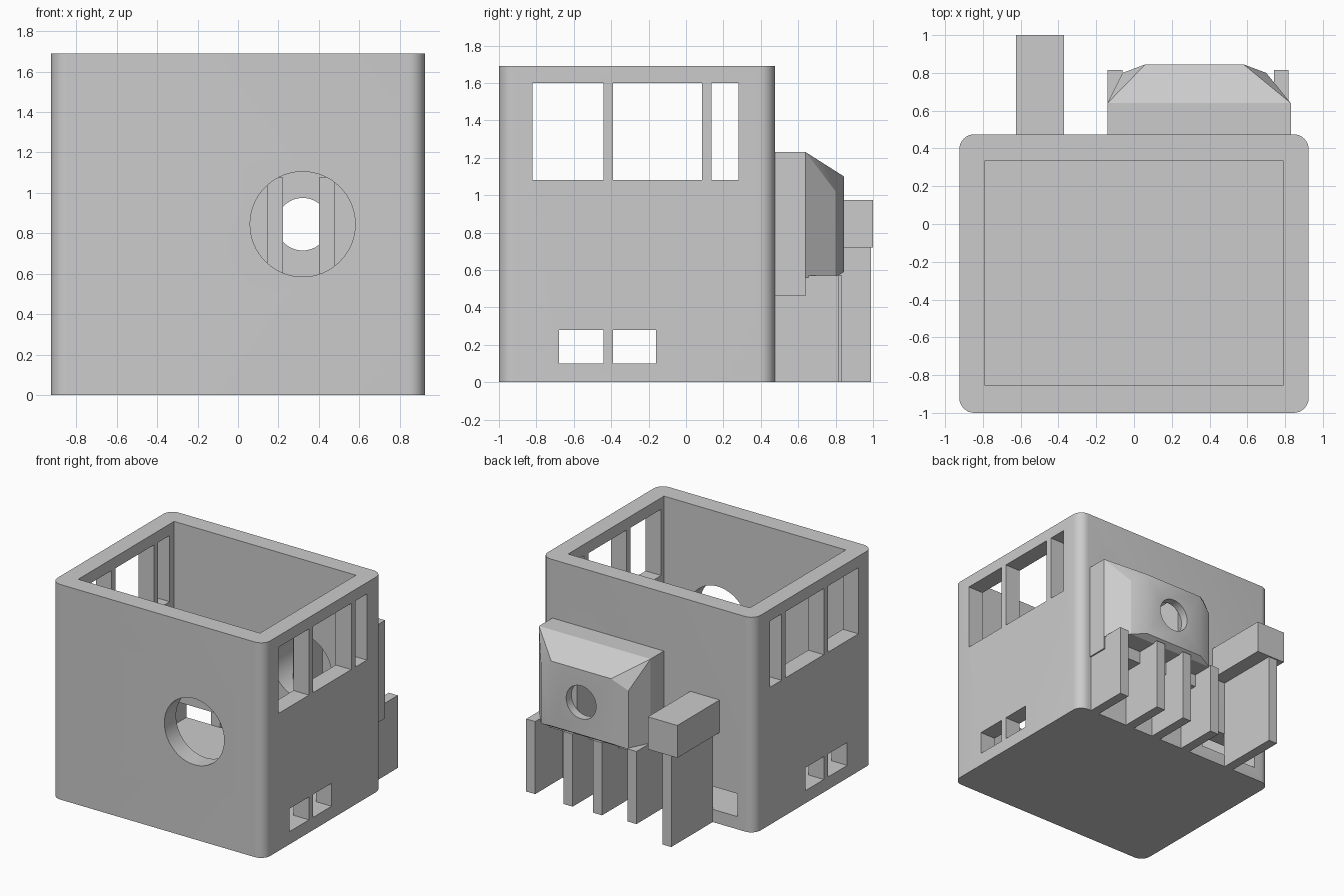
import bpy
import bmesh
import math
from mathutils import Matrix

cube = bpy.data.objects.get("Cube")
if cube:
    bpy.data.objects.remove(cube, do_unlink=True)

grey = bpy.data.materials.new("plain_grey")
grey.use_nodes = True
COLOUR = (0.6, 0.6, 0.6, 1)
grey.diffuse_color = COLOUR
grey.node_tree.nodes["Principled BSDF"].inputs["Base Color"].default_value = COLOUR


def finish(name, bm):
    bmesh.ops.recalc_face_normals(bm, faces=bm.faces)
    mesh = bpy.data.meshes.new(name)
    bm.to_mesh(mesh)
    bm.free()
    mesh.materials.append(grey)
    obj = bpy.data.objects.new(name, mesh)
    bpy.context.collection.objects.link(obj)
    return obj


def box(name, xs, ys, zs, corner=0):
    """Box from ranges, optionally with rounded upright corners."""
    bm = bmesh.new()
    bmesh.ops.create_cube(bm, size=1)
    for v in bm.verts:
        for i, (lo, hi) in enumerate((xs, ys, zs)):
            v.co[i] = hi if v.co[i] > 0 else lo
    if corner:
        upright = [e for e in bm.edges
                   if abs(e.verts[0].co.z - e.verts[1].co.z) > 0.01]
        bmesh.ops.bevel(bm, geom=upright, offset=corner, segments=8,
                        profile=0.5, affect='EDGES')
    return finish(name, bm)


def bore(name, radius, y0, y1):
    """Round cutter along y through the shared porthole axis."""
    bm = bmesh.new()
    place = (Matrix.Translation((0.32, (y0 + y1) / 2, 0.845))
             @ Matrix.Rotation(math.pi / 2, 4, 'X'))
    bmesh.ops.create_cone(bm, cap_ends=True, segments=64, radius1=radius,
                          radius2=radius, depth=y1 - y0, matrix=place)
    return finish(name, bm)


def combine(target, tool, operation='DIFFERENCE'):
    tool.hide_render = True
    mod = target.modifiers.new("bool", 'BOOLEAN')
    mod.operation = operation
    mod.solver = 'EXACT'
    mod.object = tool
    bpy.context.view_layer.objects.active = target
    bpy.ops.object.modifier_apply(modifier=mod.name)
    bpy.data.objects.remove(tool, do_unlink=True)


def smooth(obj):
    bpy.ops.object.select_all(action='DESELECT')
    obj.select_set(True)
    bpy.context.view_layer.objects.active = obj
    bpy.ops.object.shade_smooth_by_angle(angle=math.radians(25))


# Open-topped cabin shell with windows in both sides
shell = box("cabin_shell", (-0.925, 0.925), (-1, 0.475), (0, 1.69), 0.08)
combine(shell, box("cavity", (-0.79, 0.79), (-0.855, 0.335), (0.1, 1.8)))
for y0, y1 in ((-0.82, -0.44), (-0.39, 0.085), (0.135, 0.28)):
    combine(shell, box("window", (-1.1, 1.1), (y0, y1), (1.08, 1.6)))
for y0, y1 in ((-0.68, -0.44), (-0.39, -0.16)):
    combine(shell, box("vent", (-1.1, 1.1), (y0, y1), (0.1, 0.28)))
combine(shell, box("rear_vent", (-0.78, -0.27), (0.2, 0.6), (0.1, 0.28)))
combine(shell, bore("porthole", 0.26, -1.2, 0.6))
smooth(shell)

# Faceted hood on the rear wall
LEFT, RIGHT = 0.83, -0.14
bm = bmesh.new()
for outer, mid, inner in ((RIGHT, -0.06, 0.06), (LEFT, 0.70, 0.58)):
    for x, y, low, high in ((outer, 0.47, 0.56, 1.23),
                            (outer, 0.64, 0.56, 1.23),
                            (mid, 0.80, 0.56, 1.02),
                            (inner, 0.845, 0.59, 1.10)):
        bm.verts.new((x, y, low))
        bm.verts.new((x, y, high))
bmesh.ops.convex_hull(bm, input=bm.verts)
hood = finish("rear_hood", bm)
combine(hood, box("hood_skirt", (RIGHT, LEFT), (0.47, 0.64), (0.46, 0.7)), 'UNION')
combine(hood, bore("hood_cavity", 0.26, 0.3, 0.78))
combine(hood, bore("hood_hole", 0.13, 0.6, 1.0))
smooth(hood)

# Upright fins carrying the hood
for name, x, depth, top in (("outer_fin_right", -0.14, 0.815, 0.57),
                            ("inner_fin_right", 0.145, 0.835, 1.075),
                            ("inner_fin_left", 0.40, 0.835, 1.075),
                            ("outer_fin_left", 0.74, 0.815, 0.57)):
    # Tall fins stop short of the hood's rear plate above its underside
    box(name, (x, x + 0.078), (0.475, depth), (0, min(top, 0.57)))
    if top > 0.6:
        box(name + "_upper", (x, x + 0.078), (0.475, 0.779), (0.57, top))

# Bracket with a square cap
box("bracket_fin", (-0.565, -0.487), (0.47, 0.99), (0, 0.73))
box("bracket_cap", (-0.625, -0.37), (0.47, 1.0), (0.72, 0.975))
